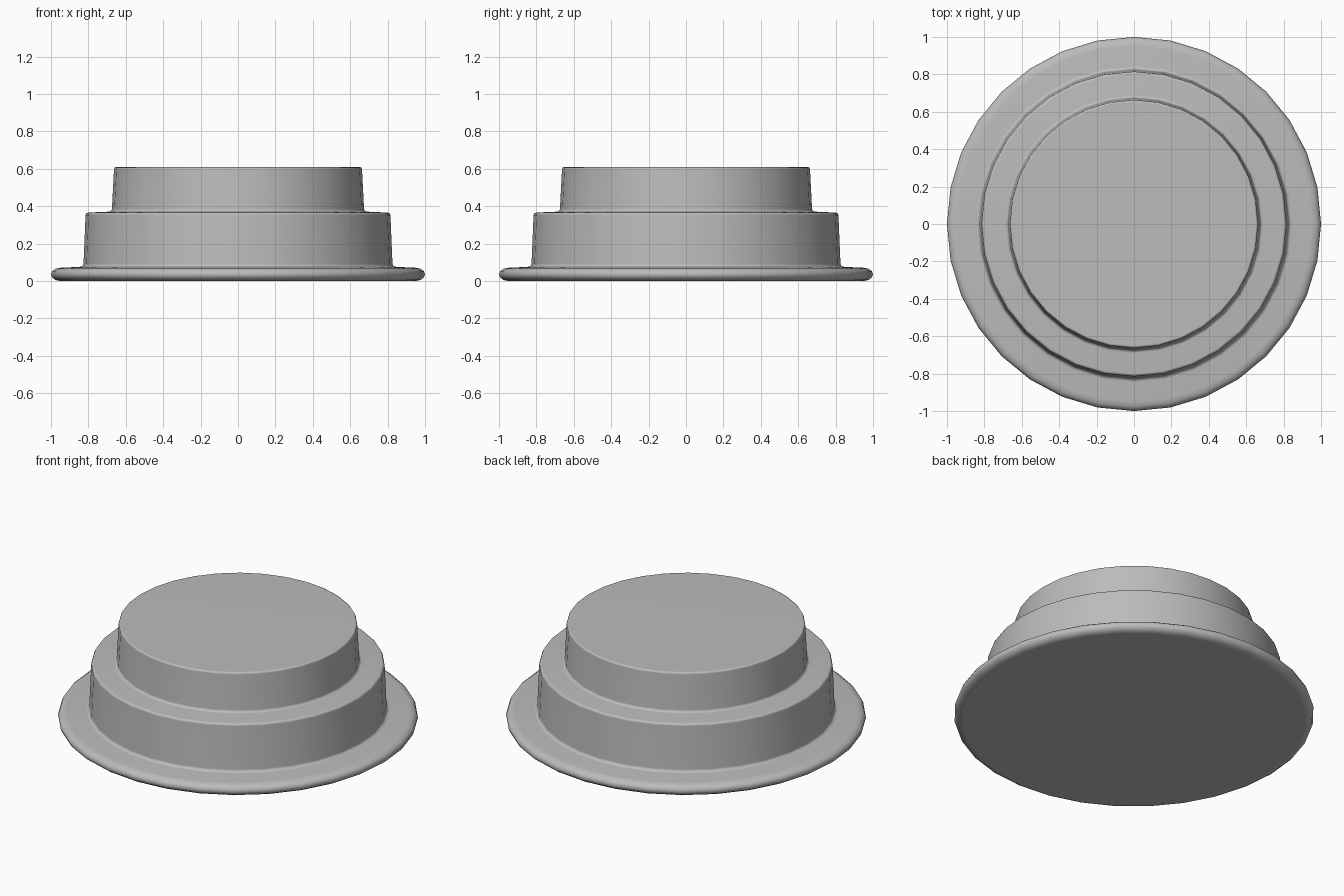
import bpy, bmesh
from math import pi
from mathutils import Matrix, Vector

cube = bpy.data.objects.get("Cube")
if cube:
    bpy.data.objects.remove(cube, do_unlink=True)

SIDES = 32

# Plain grey material
grey = bpy.data.materials.new("plain_grey")
grey.use_nodes = True
colour = (0.5, 0.5, 0.5, 1)
grey.diffuse_color = colour
grey.node_tree.nodes["Principled BSDF"].inputs["Base Color"].default_value = colour

# Half profile as (radius, height): rounded flange, then two tapered tiers
profile = [
    (0.95, 0.0), (0.975, 0.005), (0.993, 0.018), (1.0, 0.036),
    (0.993, 0.054), (0.975, 0.066), (0.95, 0.071),
    (0.845, 0.076), (0.832, 0.08), (0.826, 0.092),
    (0.815, 0.352), (0.811, 0.362), (0.801, 0.366),
    (0.69, 0.371), (0.679, 0.375), (0.674, 0.386),
    (0.663, 0.598), (0.66, 0.606), (0.652, 0.61),
]

# Sweep the profile into rings and bridge them
bm = bmesh.new()
rings = []
for radius, height in profile:
    rings.append([bm.verts.new(Matrix.Rotation(2 * pi * i / SIDES, 3, "Z")
                               @ Vector((radius, 0, height)))
                  for i in range(SIDES)])
for low, high in zip(rings, rings[1:]):
    for i in range(SIDES):
        j = (i + 1) % SIDES
        bm.faces.new((low[i], low[j], high[j], high[i]))

# Flat underside and top
bm.faces.new(rings[0][::-1])
bm.faces.new(rings[-1])
for face in bm.faces:
    face.smooth = True

mesh = bpy.data.meshes.new("stepped_round_base")
bm.to_mesh(mesh)
bm.free()
mesh.materials.append(grey)
base = bpy.data.objects.new("stepped_round_base", mesh)
bpy.context.collection.objects.link(base)

# Keep the broad faces evenly shaded beside the small rounded edges
normals = base.modifiers.new("even_shading", "WEIGHTED_NORMAL")
normals.keep_sharp = True
